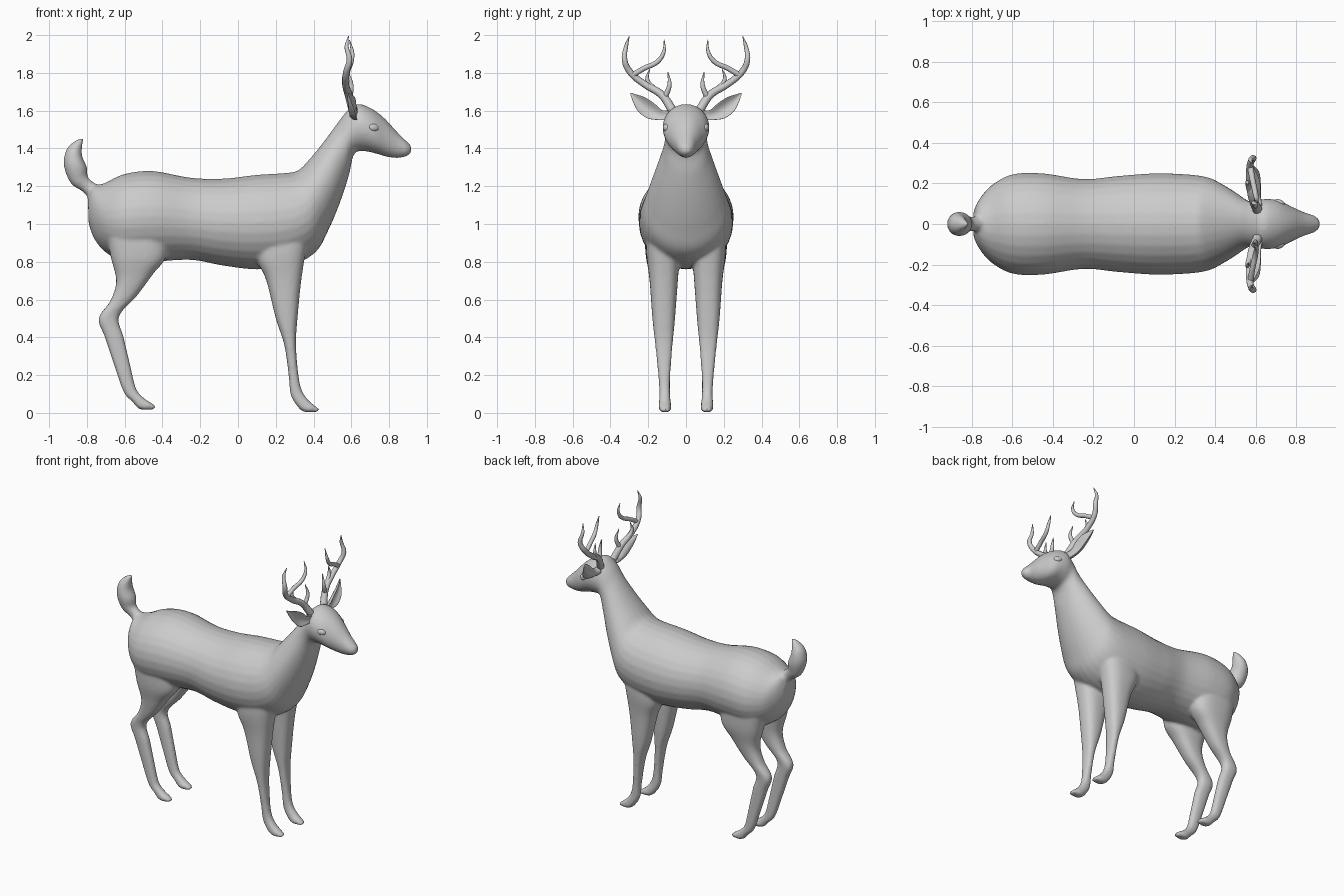
import bpy, bmesh, math
from mathutils import Vector


def spline(rows, steps):
    # Catmull-Rom interpolation of rows of numbers
    out = []
    for i in range(len(rows) - 1):
        p0, p1 = rows[max(i - 1, 0)], rows[i]
        p2, p3 = rows[i + 1], rows[min(i + 2, len(rows) - 1)]
        for k in range(steps):
            t = k / steps
            out.append([0.5 * (2 * b + (c - a) * t + (2 * a - 5 * b + 4 * c - d) * t * t
                               + (3 * b - a - 3 * c + d) * t ** 3)
                        for a, b, c, d in zip(p0, p1, p2, p3)])
    return out + [list(rows[-1])]


def loft(bm, rings, n=28, power=1.0, cup=0.0):
    # each ring: edge point A, edge point B, half-thickness vector W
    loops = []
    for a, b, w in rings:
        c, h = (a + b) / 2, (a - b) / 2
        loop = []
        for i in range(n):
            t = 2 * math.pi * i / n
            u, v = math.cos(t), math.sin(t)
            su = math.copysign(abs(u) ** power, u)
            sv = math.copysign(abs(v) ** power, v)
            bend = Vector((cup * h.length * u * u, 0, 0))
            loop.append(bm.verts.new(c + h * su + w * sv + bend))
        loops.append(loop)
    for p, q in zip(loops, loops[1:]):
        for i in range(n):
            j = (i + 1) % n
            bm.faces.new((p[i], p[j], q[j], q[i]))
    bm.faces.new(loops[0][::-1])
    bm.faces.new(loops[-1])


def side_loft(bm, rows, side=1, power=1.0):
    # rows: x, z of one edge; x, z of other edge; y centre; y half-width
    loft(bm, [(Vector((r[0], side * r[4], r[1])), Vector((r[2], side * r[4], r[3])),
               Vector((0, max(r[5], 0.003), 0))) for r in spline(rows, 6)], power=power)


def finish(bm, name):
    bmesh.ops.recalc_face_normals(bm, faces=bm.faces)
    me = bpy.data.meshes.new(name)
    bm.to_mesh(me)
    bm.free()
    for p in me.polygons:
        p.use_smooth = True
    ob = bpy.data.objects.new(name, me)
    bpy.context.collection.objects.link(ob)
    return ob


# Torso, neck and head
torso = [
    (-.795, 1.14, -.79, 1.0, 0, .06), (-.77, 1.20, -.76, .92, 0, .12),
    (-.71, 1.215, -.70, .85, 0, .19), (-.60, 1.265, -.60, .80, 0, .245),
    (-.45, 1.28, -.45, .80, 0, .25), (-.25, 1.245, -.25, .81, 0, .222),
    (-.08, 1.24, -.08, .78, 0, .237), (.10, 1.26, .10, .76, 0, .25),
    (.25, 1.27, .28, .78, 0, .245), (.32, 1.285, .41, .85, 0, .23),
    (.38, 1.345, .475, .96, 0, .20), (.45, 1.43, .535, 1.10, 0, .16),
    (.52, 1.525, .585, 1.25, 0, .12), (.57, 1.59, .615, 1.37, 0, .112),
    (.63, 1.635, .67, 1.385, 0, .124), (.70, 1.615, .74, 1.37, 0, .115),
    (.77, 1.565, .79, 1.355, 0, .085), (.84, 1.49, .85, 1.35, 0, .056),
    (.89, 1.44, .895, 1.36, 0, .04), (.916, 1.415, .918, 1.38, 0, .018)]
# Legs, top to hoof
front_leg = [
    (.38, .98, .10, .98, .13, .08), (.36, .86, .10, .82, .122, .088),
    (.335, .70, .15, .70, .118, .075), (.315, .50, .20, .50, .118, .06),
    (.307, .36, .245, .36, .117, .046), (.32, .20, .268, .20, .115, .032),
    (.338, .12, .278, .10, .113, .028), (.37, .07, .31, .04, .112, .031),
    (.41, .036, .35, .006, .111, .032), (.43, .02, .42, .004, .11, .02)]
hind_leg = [
    (-.38, .98, -.70, .98, .13, .09), (-.38, .83, -.675, .83, .128, .085),
    (-.45, .735, -.645, .70, .124, .065), (-.535, .62, -.675, .595, .12, .05),
    (-.63, .51, -.738, .50, .118, .038), (-.605, .40, -.705, .40, .117, .034),
    (-.572, .26, -.655, .25, .115, .03), (-.54, .13, -.605, .11, .113, .028),
    (-.50, .08, -.56, .06, .112, .03), (-.455, .05, -.52, .02, .111, .032),
    (-.435, .035, -.445, .018, .11, .02)]
# Upturned tail
tail = [
    (-.70, 1.18, -.77, 1.10, 0, .05), (-.765, 1.222, -.815, 1.165, 0, .035),
    (-.795, 1.25, -.885, 1.215, 0, .045), (-.80, 1.30, -.922, 1.31, 0, .06),
    (-.825, 1.36, -.91, 1.39, 0, .052), (-.825, 1.41, -.87, 1.435, 0, .032),
    (-.815, 1.455, -.822, 1.46, 0, .006)]
bm = bmesh.new()
side_loft(bm, torso)
side_loft(bm, tail)
for s in (1, -1):
    side_loft(bm, front_leg, s, 0.8)
    side_loft(bm, hind_leg, s, 0.8)
body = finish(bm, "deer_body")

# Fuse the parts into one skin
rm = body.modifiers.new("fuse", 'REMESH')
rm.mode = 'VOXEL'
rm.voxel_size = 0.01
rm.use_smooth_shade = True
sm = body.modifiers.new("soften", 'SMOOTH')
sm.factor = 0.5
sm.iterations = 5

# Ears: cupped leaves; rows: x, upper y, z, lower y, z, thickness
ear = [(.61, .09, 1.60, .09, 1.55, .02), (.605, .13, 1.605, .14, 1.55, .014),
       (.595, .17, 1.64, .205, 1.56, .010), (.59, .22, 1.672, .255, 1.598, .008),
       (.585, .26, 1.685, .28, 1.645, .006), (.58, .292, 1.695, .296, 1.69, .003)]
for s, label in ((1, "left"), (-1, "right")):
    bm = bmesh.new()
    loft(bm, [(Vector((r[0], s * r[1], r[2])), Vector((r[0], s * r[3], r[4])),
               Vector((r[5], 0, 0))) for r in spline(ear, 4)], n=20, cup=0.7)
    finish(bm, label + "_ear")

# Antlers: main beam and three tines each; points are x, y, z, radius
branches = [
    [(.61, .07, 1.60, .024), (.585, .13, 1.685, .021), (.57, .22, 1.74, .018),
     (.575, .30, 1.81, .017), (.59, .325, 1.87, .015), (.575, .317, 1.94, .011),
     (.585, .30, 1.995, .002)],
    [(.575, .28, 1.79, .015), (.585, .22, 1.825, .014), (.60, .15, 1.86, .013),
     (.605, .118, 1.91, .010), (.59, .115, 1.975, .002)],
    [(.57, .17, 1.715, .015), (.56, .205, 1.765, .011), (.565, .192, 1.82, .002)],
    [(.59, .115, 1.665, .016), (.60, .088, 1.735, .012), (.585, .096, 1.805, .002)]]
for s, label in ((1, "left"), (-1, "right")):
    cu = bpy.data.curves.new(label + "_antler", 'CURVE')
    cu.dimensions = '3D'
    cu.bevel_depth = 1.0
    cu.bevel_resolution = 3
    cu.resolution_u = 6
    cu.use_fill_caps = True
    for pts in branches:
        sp = cu.splines.new('BEZIER')
        sp.bezier_points.add(len(pts) - 1)
        for bp, (x, y, z, r) in zip(sp.bezier_points, pts):
            bp.co = (x, s * y, z)
            bp.radius = r
            bp.handle_left_type = bp.handle_right_type = 'AUTO'
    bpy.context.collection.objects.link(bpy.data.objects.new(label + "_antler", cu))

# Eyes
for s, label in ((1, "left"), (-1, "right")):
    bpy.ops.mesh.primitive_uv_sphere_add(segments=20, ring_count=12, radius=1,
                                         location=(.718, s * .105, 1.51),
                                         rotation=(0, math.radians(10), -s * math.radians(20)))
    eye = bpy.context.object
    eye.name = label + "_eye"
    eye.scale = (.028, .016, .02)
    bpy.ops.object.shade_smooth()
